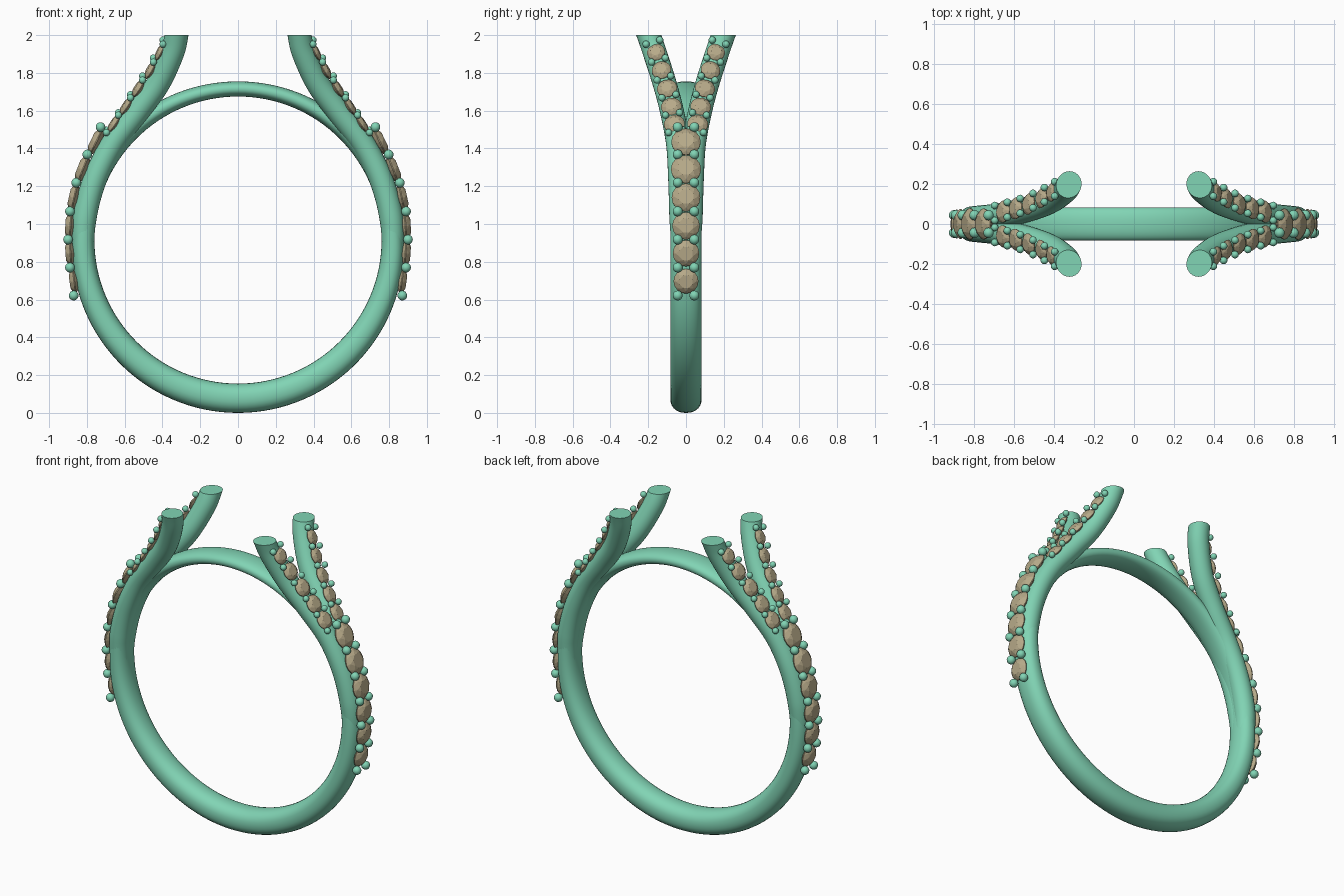
import bpy, bmesh, math
from mathutils import Vector, Matrix

if "Cube" in bpy.data.objects:
    bpy.data.objects.remove(bpy.data.objects["Cube"])


def material(name, color):
    m = bpy.data.materials.new(name)
    m.diffuse_color = (*color, 1)
    m.use_nodes = True
    m.node_tree.nodes["Principled BSDF"].inputs["Base Color"].default_value = m.diffuse_color
    return m


METAL = material("metal", (0.22, 0.66, 0.46))
GEM = material("gem", (0.47, 0.40, 0.25))


def finish(bm, name, mat, smooth=True):
    bmesh.ops.recalc_face_normals(bm, faces=bm.faces)
    me = bpy.data.meshes.new(name)
    bm.to_mesh(me)
    bm.free()
    ob = bpy.data.objects.new(name, me)
    bpy.context.collection.objects.link(ob)
    me.materials.append(mat)
    if smooth:
        bpy.ops.object.select_all(action='DESELECT')
        ob.select_set(True)
        bpy.context.view_layer.objects.active = ob
        bpy.ops.object.shade_smooth_by_angle(angle=math.radians(40))
    return ob


def loft(bm, rings, closed=False):
    loops = [[bm.verts.new(p) for p in r] for r in rings]
    pairs = list(zip(loops, loops[1:])) + ([(loops[-1], loops[0])] if closed else [])
    for a, b in pairs:
        for i in range(len(a)):
            j = (i + 1) % len(a)
            bm.faces.new((a[i], a[j], b[j], b[i]))
    if not closed:
        bm.faces.new(loops[0])
        bm.faces.new(loops[-1])


def spline(pts, steps):
    # Catmull-Rom through the points
    p = [Vector(q) for q in pts]
    p = [2 * p[0] - p[1]] + p + [2 * p[-1] - p[-2]]
    out = []
    for i in range(1, len(p) - 2):
        a, b, c, d = p[i - 1:i + 3]
        for s in range(steps):
            t = s / steps
            out.append(0.5 * (2 * b + (c - a) * t + (2 * a - 5 * b + 4 * c - d) * t * t
                              + (3 * b - a - 3 * c + d) * t ** 3))
    return out + [p[-2]]


def frame(tangent):
    # side and outward directions for a path on the +x side
    t = tangent.normalized()
    n = Vector((1, 0, 0))
    n = (n - t * n.dot(t)).normalized()
    return t, t.cross(n), n


# Finger band: thick at the bottom, thin at the top
CZ, RI = 0.915, 0.76
bm = bmesh.new()
rings = []
for i in range(128):
    a = 2 * math.pi * i / 128
    th = 0.1175 + 0.0375 * math.cos(a)
    ring = []
    for k in range(28):
        u = 2 * math.pi * k / 28
        c, s = math.cos(u), math.sin(u)
        r = RI + th / 2 * (1 + math.copysign(abs(c) ** 0.88, c))
        y = 0.083 * math.copysign(abs(s) ** 0.88, s)
        ring.append((r * math.sin(a), y, CZ - r * math.cos(a)))
    rings.append(ring)
loft(bm, rings, closed=True)
finish(bm, "finger_band", METAL)

# Split shoulders: four tubes rising out of the band, cut flat at the top
PATH = [(0.80, 0.012, 0.66), (0.818, 0.018, 0.85), (0.812, 0.025, 1.03), (0.76, 0.031, 1.23),
        (0.665, 0.042, 1.42), (0.535, 0.073, 1.59), (0.425, 0.112, 1.74), (0.35, 0.163, 1.90),
        (0.326, 0.197, 2.0), (0.315, 0.235, 2.1)]
centre = spline(PATH, 8)
for sx, sn in ((1, "right"), (-1, "left")):
    for sy, fn in ((-1, "front"), (1, "back")):
        bm = bmesh.new()
        rings = []
        for i, p in enumerate(centre):
            t, side, n = frame(centre[min(i + 1, len(centre) - 1)] - centre[max(i - 1, 0)])
            r = 0.05 + 0.013 * min(1, i / 16)
            rings.append([p + r * (side * math.cos(2 * math.pi * k / 28) + n * math.sin(2 * math.pi * k / 28))
                          for k in range(28)])
        loft(bm, rings)
        cut = bmesh.ops.bisect_plane(bm, geom=bm.verts[:] + bm.edges[:] + bm.faces[:],
                                     plane_co=(0, 0, 2), plane_no=(0, 0, 1), clear_outer=True)
        bmesh.ops.edgeloop_fill(bm, edges=[e for e in cut["geom_cut"] if isinstance(e, bmesh.types.BMEdge)])
        bmesh.ops.scale(bm, vec=(sx, sy, 1), verts=bm.verts)
        finish(bm, f"shoulder_{sn}_{fn}", METAL)


def add_gem(bm, pos, axes, r, mirror):
    # faceted round stone: table, crown, girdle, pavilion
    t, side, n = axes

    def ring(rad, h, count, off=0.0):
        return [bm.verts.new(mirror @ (pos + n * h * r + rad * r * (
            t * math.cos(2 * math.pi * (k + off) / count) + side * math.sin(2 * math.pi * (k + off) / count))))
            for k in range(count)]
    table, mid = ring(0.55, 0.36, 8, 0.5), ring(0.80, 0.22, 8)
    top, low = ring(1, 0.02, 16), ring(1, -0.05, 16)
    tip = bm.verts.new(mirror @ (pos - n * 0.7 * r))
    bm.faces.new(table)
    for k in range(8):
        j = (k + 1) % 8
        g = [top[(2 * k + d) % 16] for d in (-1, 0, 1)]
        bm.faces.new((table[k - 1], mid[k], table[k]))
        bm.faces.new((mid[k], g[0], g[1]))
        bm.faces.new((mid[k], g[1], g[2]))
        bm.faces.new((mid[k], g[2], mid[j], table[k]))
    for k in range(16):
        j = (k + 1) % 16
        bm.faces.new((top[k], top[j], low[j], low[k]))
        bm.faces.new((low[k], low[j], tip))


def add_bead(bm, pos, r, mirror):
    bmesh.ops.create_uvsphere(bm, u_segments=14, v_segments=10, radius=r,
                              matrix=Matrix.Translation(mirror @ pos))


def set_row(name, stones, size, spread, bead, mirrors):
    # a row of stones with bead pairs between neighbours and at both ends
    pts = [Vector(p) for p in stones]
    pts = [2 * pts[0] - pts[1]] + pts + [2 * pts[-1] - pts[-2]]
    gems, beads = bmesh.new(), bmesh.new()
    for m in mirrors:
        for i in range(1, len(pts) - 1):
            add_gem(gems, pts[i], frame(pts[i + 1] - pts[i - 1]), size[min(i, len(size)) - 1], m)
        for a, b in zip(pts, pts[1:]):
            t, side, n = frame(b - a)
            for s in (-1, 1):
                add_bead(beads, (a + b) / 2 + n * 0.012 + side * s * spread, bead, m)
    finish(gems, name + "_stones", GEM, smooth=False)
    finish(beads, name + "_beads", METAL)


def flip(x, y):
    return Matrix.Diagonal((x, y, 1))


# Large stones down the sides of the band
set_row("side", [(0.868, 0, 0.697), (0.888, 0, 0.845), (0.888, 0, 0.99), (0.868, 0, 1.14),
                 (0.822, 0, 1.29), (0.752, 0, 1.435)],
        [0.066, 0.07, 0.073, 0.076, 0.08, 0.078], 0.044, 0.026, [flip(1, 1), flip(-1, 1)])

# Small stones along each split shoulder
set_row("shoulder", [(0.655, 0.062, 1.53), (0.592, 0.078, 1.622), (0.527, 0.1, 1.718),
                     (0.463, 0.13, 1.815), (0.412, 0.159, 1.91)],
        [0.056, 0.055, 0.054, 0.052, 0.048], 0.038, 0.019, [flip(x, y) for x in (1, -1) for y in (1, -1)])
